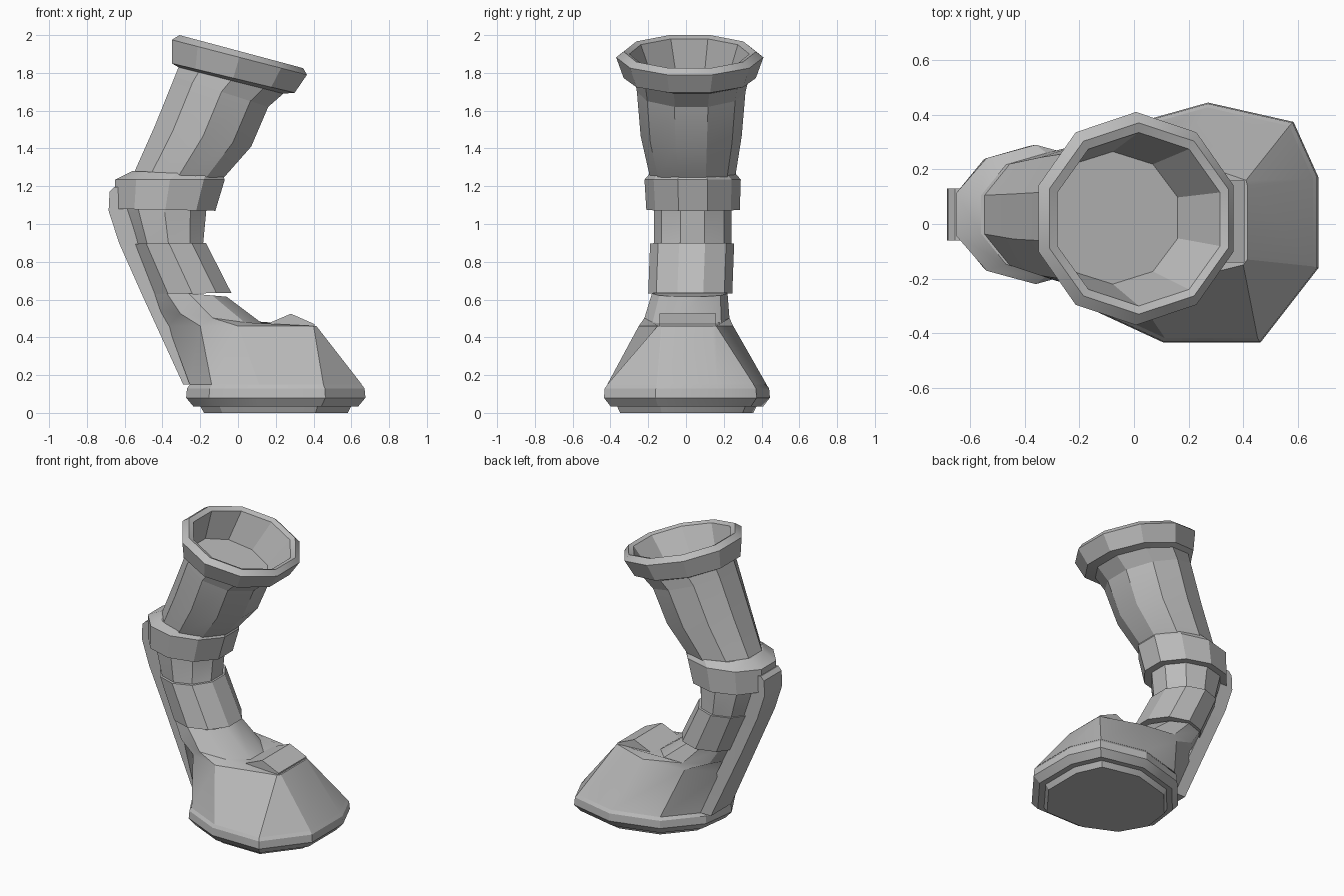
import bpy
import bmesh
import math

default_cube = bpy.data.objects.get("Cube")
if default_cube:
    bpy.data.objects.remove(default_cube, do_unlink=True)

SIDES = 10

# One grey material for the whole leg
grey = bpy.data.materials.new("plain_grey")
grey.use_nodes = True
grey_value = (0.5, 0.5, 0.5, 1.0)
grey.diffuse_color = grey_value
grey.node_tree.nodes["Principled BSDF"].inputs["Base Color"].default_value = grey_value


def ring(left, right, y_low, y_high):
    """Ten-sided section spanning two (x, z) points, tilted along the line between them."""
    points = []
    for i in range(SIDES):
        angle = math.tau * (i + 0.5) / SIDES
        t = 0.5 + 0.5 * math.cos(angle) / math.cos(math.pi / SIDES)
        x = left[0] + (right[0] - left[0]) * t
        z = left[1] + (right[1] - left[1]) * t
        y = (y_low + y_high) / 2 + (y_high - y_low) / 2 * math.sin(angle)
        points.append((x, y, z))
    return points


def outline_ring(outline, z, scale=1.0, center_x=0.2):
    """Flat section from an (x, y) outline, scaled about the sole centre."""
    return [(center_x + (x - center_x) * scale, y * scale, z) for x, y in outline]


def loft(name, rings):
    """Closed solid skinned through rings with equal point counts."""
    bm = bmesh.new()
    loops = [[bm.verts.new(p) for p in points] for points in rings]
    count = len(loops[0])
    for lower, upper in zip(loops, loops[1:]):
        for i in range(count):
            j = (i + 1) % count
            bm.faces.new((lower[i], lower[j], upper[j], upper[i]))
    bm.faces.new(list(reversed(loops[0])))
    bm.faces.new(loops[-1])
    bmesh.ops.recalc_face_normals(bm, faces=bm.faces)
    mesh = bpy.data.meshes.new(name)
    bm.to_mesh(mesh)
    bm.free()
    mesh.materials.append(grey)
    obj = bpy.data.objects.new(name, mesh)
    bpy.context.collection.objects.link(obj)
    bpy.ops.object.select_all(action="DESELECT")
    obj.select_set(True)
    bpy.context.view_layer.objects.active = obj
    bpy.ops.object.shade_smooth_by_angle(angle=math.radians(28))
    return obj


# Foot outlines, running around from the front left of the toe
foot_outline = [(0.67, 0.17), (0.58, 0.37), (0.27, 0.44), (-0.05, 0.35), (-0.24, 0.13),
                (-0.27, -0.1), (-0.15, -0.31), (0.11, -0.43), (0.46, -0.43), (0.67, -0.16)]
instep_outline = [(0.415, 0.14), (0.41, 0.16), (0.15, 0.25), (-0.15, 0.23), (-0.37, 0.11),
                  (-0.37, -0.06), (-0.2, -0.2), (0, -0.25), (0.4, -0.15), (0.415, -0.13)]

# Sole and the rounded rim above it
loft("sole", [outline_ring(foot_outline, 0, 0.81),
              outline_ring(foot_outline, 0.045, 0.86)])
loft("foot_rim", [outline_ring(foot_outline, 0.035, 0.93),
                  outline_ring(foot_outline, 0.08, 1.01),
                  outline_ring(foot_outline, 0.13),
                  outline_ring(foot_outline, 0.16, 0.95)])

# Foot body rising to the ankle
loft("foot_body", [outline_ring(foot_outline, 0.15, 0.97),
                   outline_ring(instep_outline, 0.46),
                   ring((-0.41, 0.54), (0.14, 0.465), -0.22, 0.23),
                   ring((-0.46, 0.65), (-0.06, 0.615), -0.18, 0.22)])

# Wedge on top of the foot
wedge_profile = [(0.12, 0.43), (0.14, 0.465), (0.28, 0.525), (0.405, 0.47), (0.405, 0.43)]
loft("instep_wedge", [[(x, y, z) for x, z in wedge_profile] for y in (-0.14, 0.16)])

# Ankle tube and the band around it
loft("ankle_tube", [ring((-0.44, 0.65), (-0.06, 0.65), -0.17, 0.22),
                    ring((-0.55, 0.89), (-0.185, 0.89), -0.17, 0.24),
                    ring((-0.62, 1.1), (-0.165, 1.1), -0.17, 0.24)])
loft("ankle_band", [ring((-0.45, 0.63), (-0.035, 0.635), -0.2, 0.245),
                    ring((-0.56, 0.895), (-0.17, 0.9), -0.19, 0.255)])

# Knee cuff and shin
loft("knee_cuff", [ring((-0.65, 1.08), (-0.12, 1.07), -0.21, 0.285),
                   ring((-0.65, 1.235), (-0.07, 1.235), -0.22, 0.29),
                   ring((-0.56, 1.28), (-0.08, 1.26), -0.19, 0.26)])
loft("upper_shaft", [ring((-0.56, 1.25), (-0.08, 1.24), -0.19, 0.26),
                     ring((-0.44, 1.52), (0.07, 1.41), -0.24, 0.295),
                     ring((-0.315, 1.83), (0.24, 1.69), -0.27, 0.33)][:2]
     + [ring((-0.335, 1.78), (0.16, 1.62), -0.26, 0.315)])

# Flared collar with a hollow cup inside, its skirt meeting the shaft
loft("collar_cup", [ring((-0.335, 1.78), (0.16, 1.62), -0.26, 0.315),
                    ring((-0.315, 1.83), (0.24, 1.69), -0.27, 0.33),
                    ring((-0.35, 1.85), (0.3, 1.695), -0.33, 0.37),
                    ring((-0.35, 1.975), (0.365, 1.79), -0.37, 0.41),
                    ring((-0.31, 2), (0.345, 1.825), -0.33, 0.37),
                    ring((-0.28, 1.98), (0.315, 1.82), -0.3, 0.335),
                    ring((-0.315, 1.79), (0.16, 1.635), -0.22, 0.265)])

# Strip running down the back: outer x, inner x, z, half width
strip_rows = [(-0.29, -0.19, 0.15, 0.11), (-0.51, -0.41, 0.63, 0.095),
              (-0.63, -0.53, 0.9, 0.095), (-0.685, -0.58, 1.07, 0.095),
              (-0.68, -0.6, 1.17, 0.095), (-0.655, -0.6, 1.195, 0.095)]
strip_y = 0.035
loft("back_strip", [[(outer, strip_y - half, z), (inner, strip_y - half, z),
                     (inner, strip_y + half, z), (outer, strip_y + half, z)]
                    for outer, inner, z, half in strip_rows])
